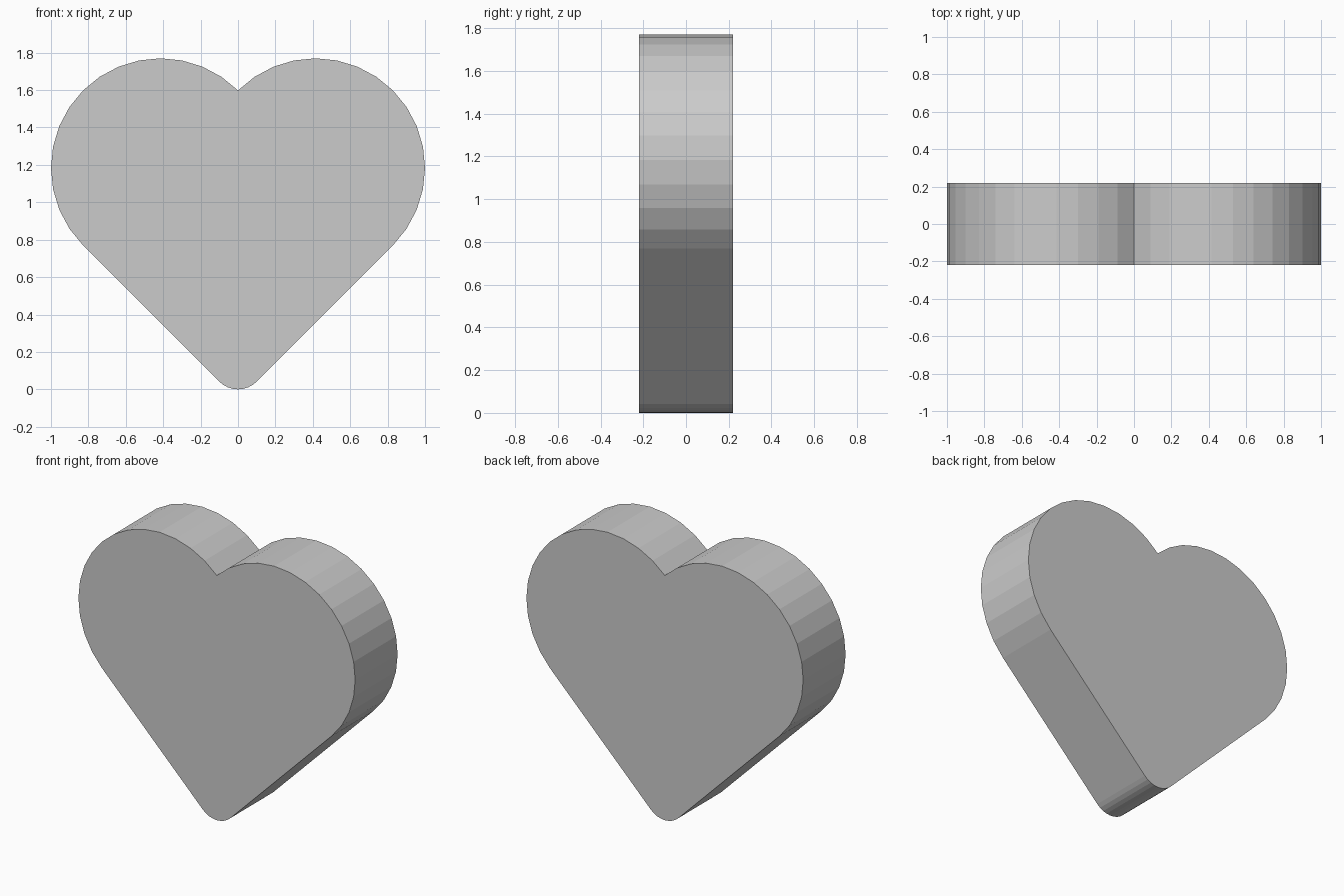
import bpy, bmesh
from math import sin, cos, radians, sqrt

if "Cube" in bpy.data.objects:
    bpy.data.objects.remove(bpy.data.objects["Cube"])

R = 2 - sqrt(2)           # lobe radius
CX, CZ = R / sqrt(2), 1.184
HALF_DEPTH = 0.219
TIP = (CX - CZ + R * sqrt(2)) / (sqrt(2) - 1)  # tip radius tangent to both sides


def arc(cx, cz, r, a0, a1, n):
    return [(cx + r * cos(radians(a0 + (a1 - a0) * i / n)),
             cz + r * sin(radians(a0 + (a1 - a0) * i / n))) for i in range(n + 1)]


# Right half of the outline, from the tip up to the notch
tip = arc(0, TIP, TIP, -90, -45, 4)
lobe = arc(CX, CZ, R, -45, 135, 16)
lobe[-1] = (0, lobe[-1][1])
right = tip + lobe
left = [(-x, z) for x, z in reversed(right[1:-1])]

# Extruded heart body
bm = bmesh.new()
face = bm.faces.new([bm.verts.new((x, -HALF_DEPTH, z)) for x, z in right + left])
ext = bmesh.ops.extrude_face_region(bm, geom=[face], use_keep_orig=True)
verts = [g for g in ext["geom"] if isinstance(g, bmesh.types.BMVert)]
bmesh.ops.translate(bm, verts=verts, vec=(0, 2 * HALF_DEPTH, 0))
bmesh.ops.recalc_face_normals(bm, faces=bm.faces)
mesh = bpy.data.meshes.new("heart")
bm.to_mesh(mesh)
bm.free()
bpy.context.collection.objects.link(bpy.data.objects.new("heart", mesh))
